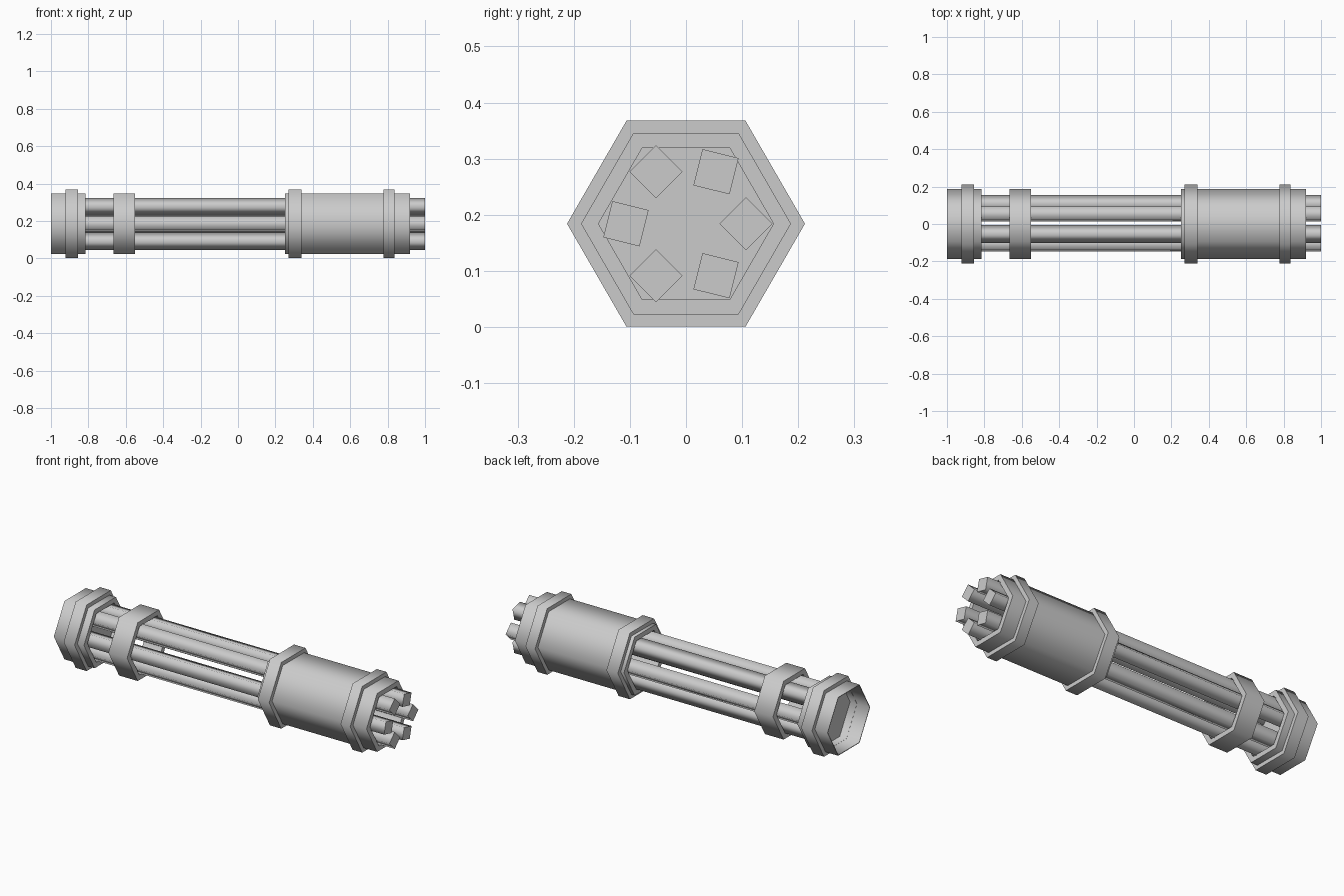
import bpy, bmesh
from math import cos, sin, pi, radians

old = bpy.data.objects.get("Cube")
if old:
    bpy.data.objects.remove(old, do_unlink=True)

AXIS_Z = 0.184     # height of the main axis
OUTER, BAND, INNER = 0.187, 0.212, 0.156

metal = bpy.data.materials.new("grey_metal")
metal.use_nodes = True
GREY = (0.6, 0.6, 0.6, 1)
metal.diffuse_color = GREY
metal.node_tree.nodes["Principled BSDF"].inputs["Base Color"].default_value = GREY


def spin_x(name, profile, sides=6, center=(0, AXIS_Z), turn=0, closed=True):
    """Sweep (x, radius) points round the x axis; open profiles get end caps."""
    bm = bmesh.new()
    loops = []
    for x, r in profile:
        angles = [turn + 2 * pi * i / sides for i in range(sides)]
        loops.append([bm.verts.new((x, center[0] + r * cos(a), center[1] + r * sin(a)))
                      for a in angles])
    pairs = list(zip(loops, loops[1:]))
    if closed:
        pairs.append((loops[-1], loops[0]))
    else:
        bm.faces.new(loops[0])
        bm.faces.new(loops[-1])
    for a, b in pairs:
        for i in range(sides):
            j = (i + 1) % sides
            bm.faces.new((a[i], a[j], b[j], b[i]))
    bmesh.ops.recalc_face_normals(bm, faces=bm.faces)
    # smooth round the axis, sharp at every rim
    for f in bm.faces:
        f.smooth = True
    for e in bm.edges:
        f, g = e.link_faces
        e.smooth = abs(f.normal.x - g.normal.x) < 0.5
    mesh = bpy.data.meshes.new(name)
    bm.to_mesh(mesh)
    bm.free()
    mesh.materials.append(metal)
    obj = bpy.data.objects.new(name, mesh)
    bpy.context.collection.objects.link(obj)
    return obj


def tube(name, x0, x1, outer, inner):
    return spin_x(name, [(x0, inner), (x0, outer), (x1, outer), (x1, inner)])


# Hollow housing, barrel clamp and raised bands
tube("housing", 0.25, 0.92, OUTER, INNER)
tube("barrel_clamp", -0.665, -0.55, OUTER, INNER)
tube("housing_rear_band", 0.27, 0.34, BAND, OUTER - 0.005)
tube("housing_front_band", 0.778, 0.837, BAND, OUTER - 0.005)
tube("end_cap_band", -0.922, -0.855, BAND, OUTER - 0.005)

# End cap: thin open cup at the back, recessed socket at the front
spin_x("end_cap", [(-0.88, OUTER - 0.004), (-1, OUTER - 0.004), (-1, OUTER),
                   (-0.815, OUTER), (-0.815, INNER), (-0.86, INNER)], closed=False)

# Six square barrels in a ring, every other one twisted
for k in range(6):
    a = k * pi / 3
    spin_x(f"barrel_{k + 1}", [(-0.87, 0.047), (1, 0.047)], sides=4,
           center=(0.107 * cos(a), AXIS_Z + 0.107 * sin(a)),
           turn=radians(31) * (k % 2), closed=False)
